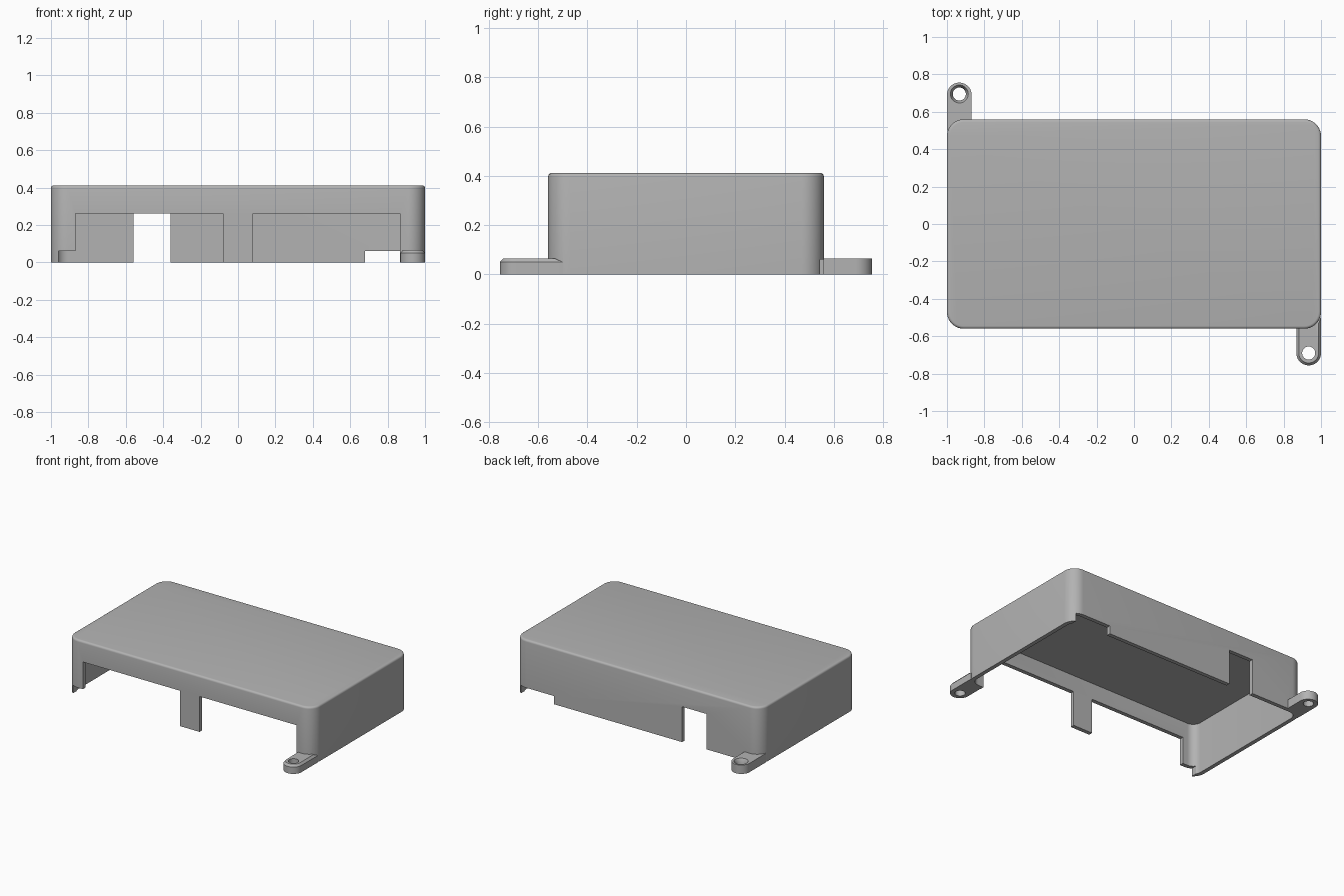
import bpy, bmesh, math

if "Cube" in bpy.data.objects:
    bpy.data.objects.remove(bpy.data.objects["Cube"])

grey = bpy.data.materials.new("grey plastic")
grey.diffuse_color = (0.45, 0.45, 0.45, 1)
grey.use_nodes = True
grey.node_tree.nodes["Principled BSDF"].inputs["Base Color"].default_value = grey.diffuse_color


def loft(name, rings):
    """Closed solid from stacked rings of equal point count."""
    bm = bmesh.new()
    loops = [[bm.verts.new(p) for p in ring] for ring in rings]
    n = len(loops[0])
    for a, b in zip(loops, loops[1:]):
        for i in range(n):
            j = (i + 1) % n
            bm.faces.new((a[i], a[j], b[j], b[i]))
    bm.faces.new(loops[0][::-1])
    bm.faces.new(loops[-1])
    bmesh.ops.recalc_face_normals(bm, faces=bm.faces)
    mesh = bpy.data.meshes.new(name)
    bm.to_mesh(mesh)
    bm.free()
    mesh.materials.append(grey)
    obj = bpy.data.objects.new(name, mesh)
    bpy.context.collection.objects.link(obj)
    return obj


def rounded_rect(hx, hy, r, z, seg=10):
    ring = []
    for k, (sx, sy) in enumerate([(1, 1), (-1, 1), (-1, -1), (1, -1)]):
        for i in range(seg + 1):
            a = math.pi / 2 * (k + i / seg)
            ring.append((sx * (hx - r) + r * math.cos(a),
                         sy * (hy - r) + r * math.sin(a), z))
    return ring


def tab_ring(side, inset, z, seg=20):
    """Half-round tab outline; side -1 is front right, 1 is back left."""
    r = 0.066 - inset
    pts = [(0.934 + r, -0.5 - inset * 2.5, z), (0.934 - r, -0.5 - inset * 2.5, z)]
    for i in range(seg + 1):
        a = math.pi + math.pi * i / seg
        pts.append((0.934 + r * math.cos(a), -0.69 + r * math.sin(a), z))
    return [(-side * x, -side * y, z) for x, y, z in pts]


def circle(x, y, r, z, n=32):
    return [(x + r * math.cos(2 * math.pi * i / n),
             y + r * math.sin(2 * math.pi * i / n), z) for i in range(n)]


def block(name, x0, x1, y0, y1, z1):
    return loft(name, [[(x0, y0, z), (x1, y0, z), (x1, y1, z), (x0, y1, z)]
                       for z in (-0.1, z1)])


def combine(target, tool, operation):
    mod = target.modifiers.new(operation.lower(), 'BOOLEAN')
    mod.operation, mod.object, mod.solver = operation, tool, 'EXACT'
    bpy.context.view_layer.objects.active = target
    bpy.ops.object.modifier_apply(modifier=mod.name)
    bpy.data.objects.remove(tool)


# Shell with a softened top edge
rings = [rounded_rect(1, 0.56, 0.09, 0)]
for i in range(5):
    a = math.pi / 2 * i / 4
    d = 0.015 * (1 - math.cos(a))
    rings.append(rounded_rect(1 - d, 0.56 - d, 0.09 - d, 0.397 + 0.015 * math.sin(a)))
cover = loft("enclosure_cover", rings)

# Mounting tabs: chamfered at the front right, plain at the back left
combine(cover, loft("front_tab", [tab_ring(-1, 0, 0), tab_ring(-1, 0, 0.05),
                                  tab_ring(-1, 0.013, 0.065)]), 'UNION')
combine(cover, loft("back_tab", [tab_ring(1, 0, 0), tab_ring(1, 0, 0.065)]), 'UNION')

# Hollow interior
combine(cover, loft("cavity", [rounded_rect(0.97, 0.53, 0.06, z)
                               for z in (-0.1, 0.382)]), 'DIFFERENCE')

# Wall openings: two front ports, one back port, two low corner notches
for x0, x1, y0, y1, top in [(-0.87, -0.08, -0.7, -0.45, 0.26),
                            (0.08, 0.866, -0.7, -0.45, 0.26),
                            (-0.56, -0.36, 0.45, 0.7, 0.26),
                            (-0.96, -0.68, -0.7, -0.45, 0.06),
                            (0.68, 0.96, 0.45, 0.7, 0.06)]:
    combine(cover, block("opening", x0, x1, y0, y1, top), 'DIFFERENCE')

# Screw holes, the back one countersunk
combine(cover, loft("front_hole", [circle(0.934, -0.69, 0.035, z)
                                   for z in (-0.1, 0.1)]), 'DIFFERENCE')
combine(cover, loft("back_hole", [circle(-0.934, 0.695, r, z) for r, z in
                                  [(0.035, -0.1), (0.035, 0.04), (0.048, 0.065),
                                   (0.048, 0.1)]]), 'DIFFERENCE')

# Smooth rounded edges, keep corners sharp
bpy.ops.object.select_all(action='DESELECT')
cover.select_set(True)
bpy.context.view_layer.objects.active = cover
bpy.ops.object.shade_smooth_by_angle(angle=math.radians(30))
